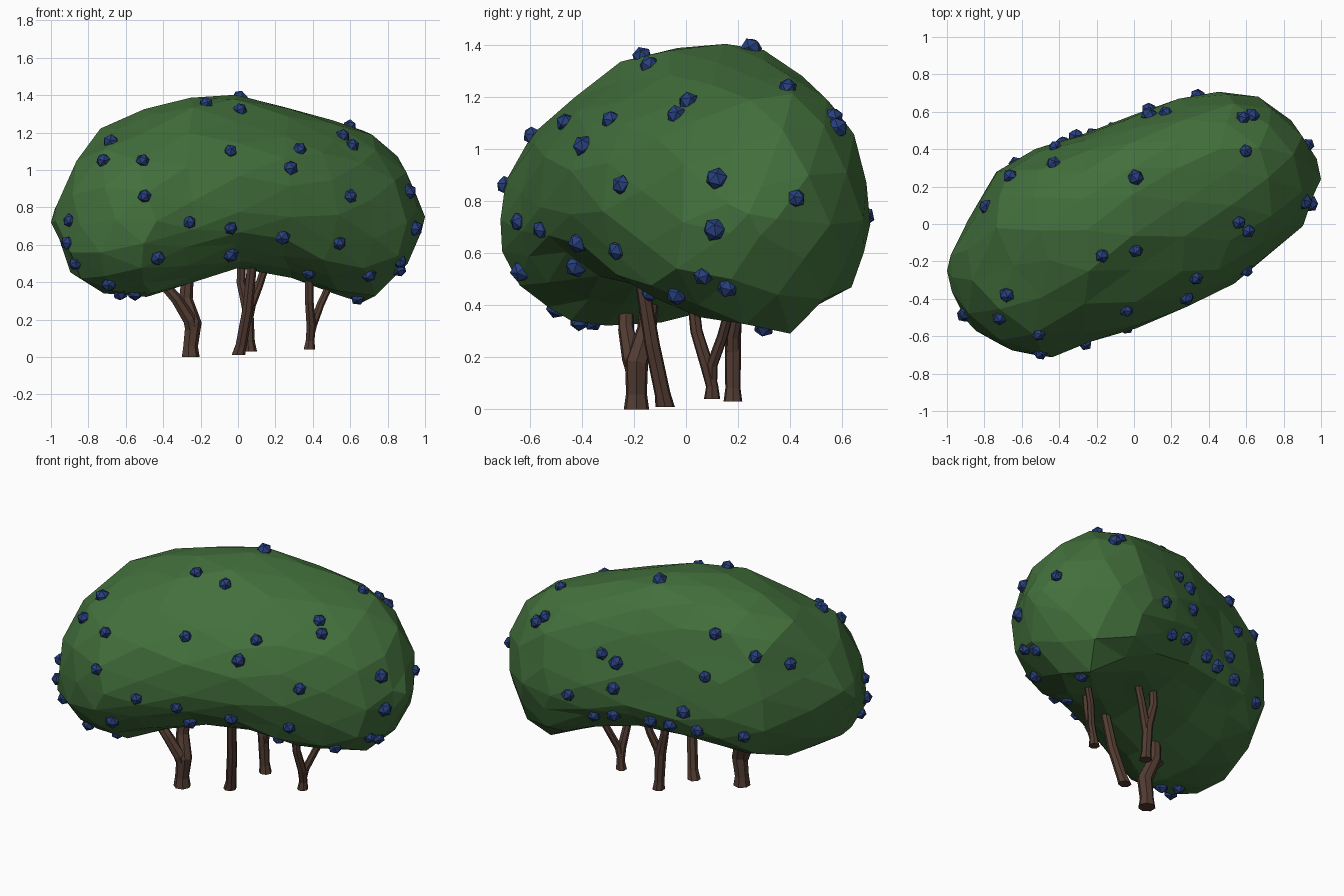
import bpy, bmesh, math, random
from mathutils import Vector, Matrix
from mathutils.bvhtree import BVHTree

if "Cube" in bpy.data.objects:
    bpy.data.objects.remove(bpy.data.objects["Cube"])

random.seed(4)


def material(name, rgb):
    m = bpy.data.materials.new(name)
    m.diffuse_color = (*rgb, 1)
    m.use_nodes = True
    m.node_tree.nodes["Principled BSDF"].inputs["Base Color"].default_value = m.diffuse_color
    return m


def add_object(name, bm, mat):
    me = bpy.data.meshes.new(name)
    bmesh.ops.recalc_face_normals(bm, faces=bm.faces)
    bm.to_mesh(me)
    me.materials.append(mat)
    ob = bpy.data.objects.new(name, me)
    bpy.context.collection.objects.link(ob)
    return ob


GREEN = material("leaf_green", (0.055, 0.16, 0.045))
BLUE = material("berry_blue", (0.02, 0.05, 0.2))
BROWN = material("bark_brown", (0.085, 0.045, 0.032))

# Foliage outline along x: plan limits (y), height limits (z), lean of crown and belly
X = [-1, -.95, -.88, -.7, -.45, -.2, .1, .4, .65, .85, .95, 1]
YMIN = [-.25, -.44, -.56, -.67, -.71, -.62, -.52, -.39, -.21, -.08, .1, .24]
YMAX = [-.25, -.09, .03, .32, .41, .50, .60, .70, .68, .56, .42, .24]
TOP = [.72, .88, 1.02, 1.24, 1.33, 1.41, 1.385, 1.31, 1.23, 1.08, .92, .75]
BOT = [.72, .56, .43, .32, .325, .42, .50, .37, .28, .42, .6, .75]
LEAN = [0, .03, .06, .13, .15, .13, .14, .09, .05, .02, 0, 0]
BELLY = [0, -.05, -.1, -.13, -.12, -.05, 0, .03, .03, .0, 0, 0]


def interp(table, x):
    for i in range(len(X) - 1):
        if x <= X[i + 1]:
            t = max(0, (x - X[i]) / (X[i + 1] - X[i]))
            return table[i] + t * (table[i + 1] - table[i])
    return table[-1]


# Foliage: low-poly sphere moulded to the outline tables
bm = bmesh.new()
bmesh.ops.create_icosphere(bm, subdivisions=3, radius=1)
for v in bm.verts:
    x, a, b = v.co.z, v.co.x, v.co.y
    p = 2.05 if a < 0 else 2.2
    r = (abs(a) ** p + abs(b) ** p) ** (1 / p)
    if r > 1e-4:
        a, b = a / r, b / r
    lo, hi = interp(YMIN, x), interp(YMAX, x)
    y = (lo + hi) / 2 + a * (hi - lo) / 2 * 1.02
    # the widest line rises at the front of the middle
    mid = .72 + .1 * max(0, -a) * max(0, 1 - abs(x - .25) / .55)
    if b > 0:
        y += interp(LEAN, x) * b ** 3
        z = mid + b * (interp(TOP, x) - mid)
    else:
        y -= interp(BELLY, x) * b ** 3
        z = mid + b * (mid - interp(BOT, x))
    if abs(x) > .999:
        v.co = (x, y, interp(TOP, x))
    else:
        v.co = Vector((x, y, z)) + Vector([random.uniform(-.014, .014) for _ in range(3)])
bm.normal_update()
tree = BVHTree.FromBMesh(bm)
add_object("foliage", bm, GREEN)
bm.free()

# Berries: front and back given as (x, z), others as (x, y, z)
FRONT = [(-.68, 1.15), (-.72, 1.05), (-.51, 1.05), (-.04, 1.1), (.33, 1.11), (.28, 1.01),
         (.56, 1.18), (.61, 1.13), (.6, .86), (-.5, .86), (-.26, .72), (-.04, .69),
         (.24, .64), (.54, .61), (-.04, .55), (-.43, .53), (-.9, .73), (-.91, .61),
         (-.87, .5), (-.69, .39), (-.63, .34), (-.55, .34), (.38, .45), (.7, .44)]
BACK = [(.34, .74), (.58, 1.12), (.63, 1.08), (.17, 1.01), (.08, .97), (.08, .82),
        (-.43, 1.19), (-.42, .95), (-.66, 1.08), (-.79, 1.01), (.22, .61), (.1, .64),
        (-.31, .72), (-.11, .63), (-.22, .62), (-.38, .61), (-.63, .6)]
OTHER = [(-.17, -.17, 1.36), (.02, -.16, 1.35), (.01, .25, 1.39), (.6, .39, 1.24),
         (.93, .11, .89), (.94, .11, .69), (.91, .41, .81), (.86, .07, .52),
         (.86, .16, .47), (.64, .3, .32)]

bm = bmesh.new()


def add_berry(p):
    r = random.uniform(.037, .046)
    rot = Matrix.Rotation(random.uniform(0, 6.28), 4, Vector((random.random(), random.random(), .5)))
    bmesh.ops.create_icosphere(bm, subdivisions=1, radius=r, matrix=Matrix.Translation(p) @ rot)


for side, spots in ((-1, FRONT), (1, BACK)):
    for x, z in spots:
        hit = tree.ray_cast(Vector((x, 2 * side, z)), Vector((0, -side, 0)))[0]
        if hit is None:
            y = (interp(YMIN, x) + interp(YMAX, x)) / 2
            hit = tree.find_nearest(Vector((x, y, z)))[0]
        add_berry(hit)
for p in OTHER:
    add_berry(tree.find_nearest(Vector(p))[0])
add_object("berries", bm, BLUE)
bm.free()


# Trunks: faceted tubes along short paths of (x, y, z, radius)
def add_tube(bm, path, sides=7):
    pts = [Vector(p[:3]) for p in path]
    rings = []
    for i, p in enumerate(pts):
        d = pts[min(i + 1, len(pts) - 1)] - pts[max(i - 1, 0)]
        if i == 0:
            d = Vector((0, 0, 1))
        q = Vector((0, 0, 1)).rotation_difference(d)
        ring = []
        for k in range(sides):
            a = 2 * math.pi * k / sides
            off = Vector((math.cos(a), math.sin(a), 0)) * path[i][3]
            ring.append(bm.verts.new(p + q @ off))
        rings.append(ring)
    for r0, r1 in zip(rings, rings[1:]):
        for k in range(sides):
            n = (k + 1) % sides
            bm.faces.new((r0[k], r0[n], r1[n], r1[k]))
    bm.faces.new(rings[0][::-1])
    bm.faces.new(rings[-1])


TRUNKS = {
    "left_trunk": [
        [(-.255, -.19, 0, .05), (-.255, -.19, .06, .041), (-.24, -.19, .18, .046),
         (-.28, -.15, .31, .038), (-.265, -.13, .52, .032)],
        [(-.245, -.19, .12, .035), (-.26, -.21, .2, .037), (-.33, -.23, .31, .031),
         (-.45, -.23, .45, .028)]],
    "front_trunk": [
        [(0, -.08, .01, .038), (.015, -.09, .06, .031), (.05, -.13, .25, .03),
         (.08, -.18, .56, .026)]],
    "back_trunk": [
        [(.065, .18, .03, .037), (.06, .18, .08, .03), (.05, .18, .26, .032),
         (.015, .19, .4, .025), (.02, .19, .56, .023)],
        [(.055, .18, .2, .025), (.07, .18, .28, .026), (.11, .2, .38, .023),
         (.16, .21, .53, .021)]],
    "right_trunk": [
        [(.38, .1, .04, .032), (.385, .1, .09, .024), (.39, .08, .17, .026),
         (.38, .04, .3, .024), (.38, .02, .48, .022)],
        [(.385, .1, .1, .02), (.4, .1, .17, .022), (.44, .14, .28, .021),
         (.51, .18, .43, .019)]],
}
for name, paths in TRUNKS.items():
    bm = bmesh.new()
    for path in paths:
        add_tube(bm, path)
    add_object(name, bm, BROWN)
    bm.free()
